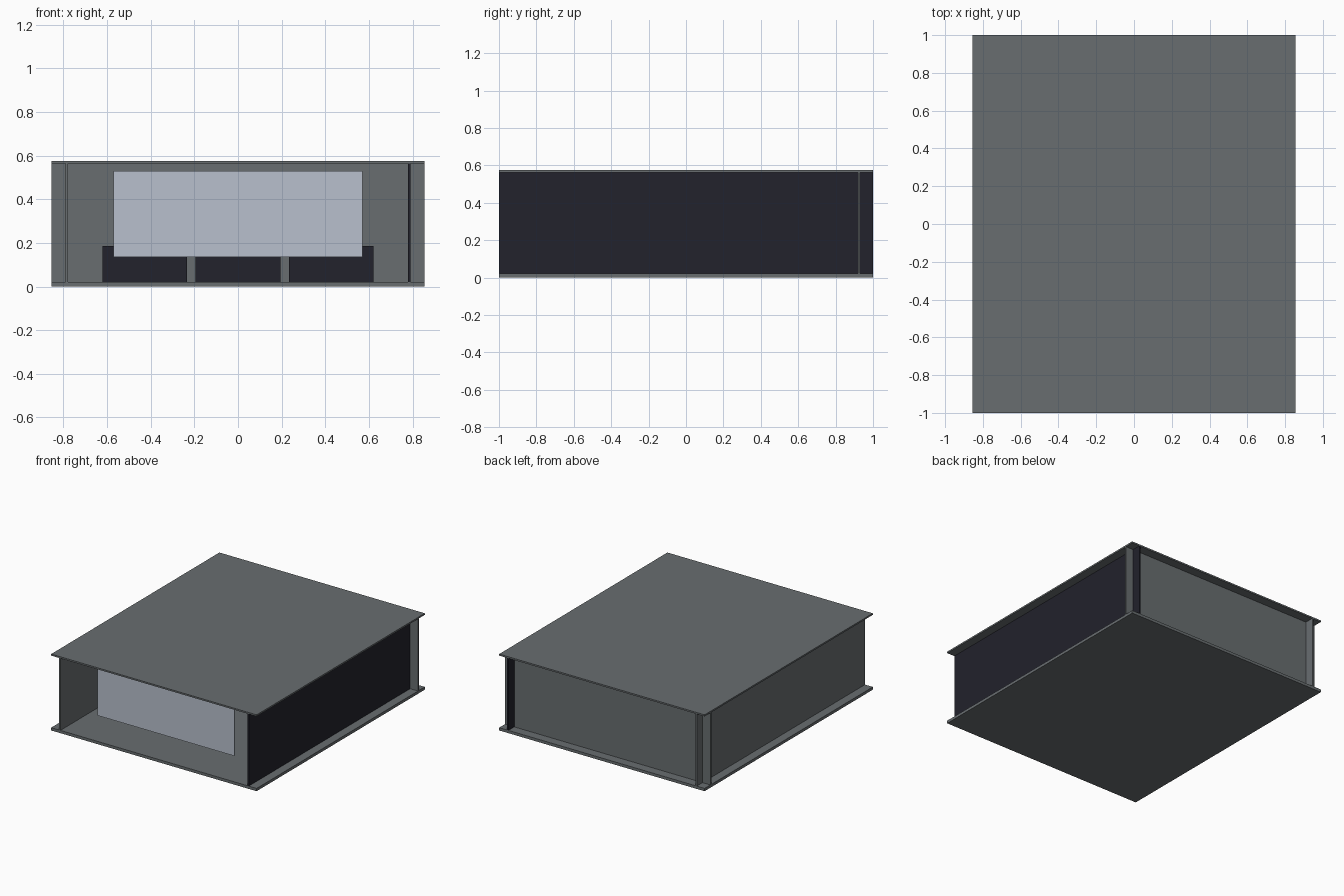
import bpy

if "Cube" in bpy.data.objects:
    bpy.data.objects.remove(bpy.data.objects["Cube"])


def material(name, rgb):
    m = bpy.data.materials.new(name)
    m.diffuse_color = (*rgb, 1.0)
    m.use_nodes = True
    m.node_tree.nodes["Principled BSDF"].inputs["Base Color"].default_value = m.diffuse_color
    return m


GREY = material("slate grey", (0.14, 0.155, 0.163))
DARK = material("dark navy", (0.016, 0.016, 0.025))
PALE = material("pale blue grey", (0.48, 0.53, 0.61))


def box(name, x, y, z, mat):
    """Axis-aligned box from (min, max) pairs."""
    bpy.ops.mesh.primitive_cube_add(
        size=1, location=[(a + b) / 2 for a, b in (x, y, z)])
    ob = bpy.context.object
    ob.name = name
    ob.scale = [b - a for a, b in (x, y, z)]
    bpy.ops.object.transform_apply(location=False, rotation=False, scale=True)
    ob.data.materials.append(mat)
    return ob


W, D, H = 0.855, 1.0, 0.575      # half width, half depth, height
FLOOR, CEIL = 0.021, 0.563       # inner floor and ceiling heights

# Floor and roof slabs
box("floor", (-W, W), (-D, D), (0, FLOOR), GREY)
box("roof", (-W, W), (-D, D), (CEIL, H), GREY)

# Walls cross at the back corners and run to the slab edges; front is open
box("left_wall", (-0.79, -0.778), (-D, D), (FLOOR, CEIL), GREY)
box("right_wall", (0.778, 0.79), (-D, D), (FLOOR, CEIL), DARK)
box("back_wall", (-W, W), (0.919, 0.931), (FLOOR, CEIL), GREY)

# Hanging screen near the open front
box("screen", (-0.57, 0.57), (-0.858, -0.852), (0.135, 0.53), PALE)

# Row of three low seats facing the screen
for i in (-1, 0, 1):
    cx = i * 0.428
    box("seat", (cx - 0.194, cx + 0.194), (0.25, 0.48), (FLOOR, 0.185), DARK)
